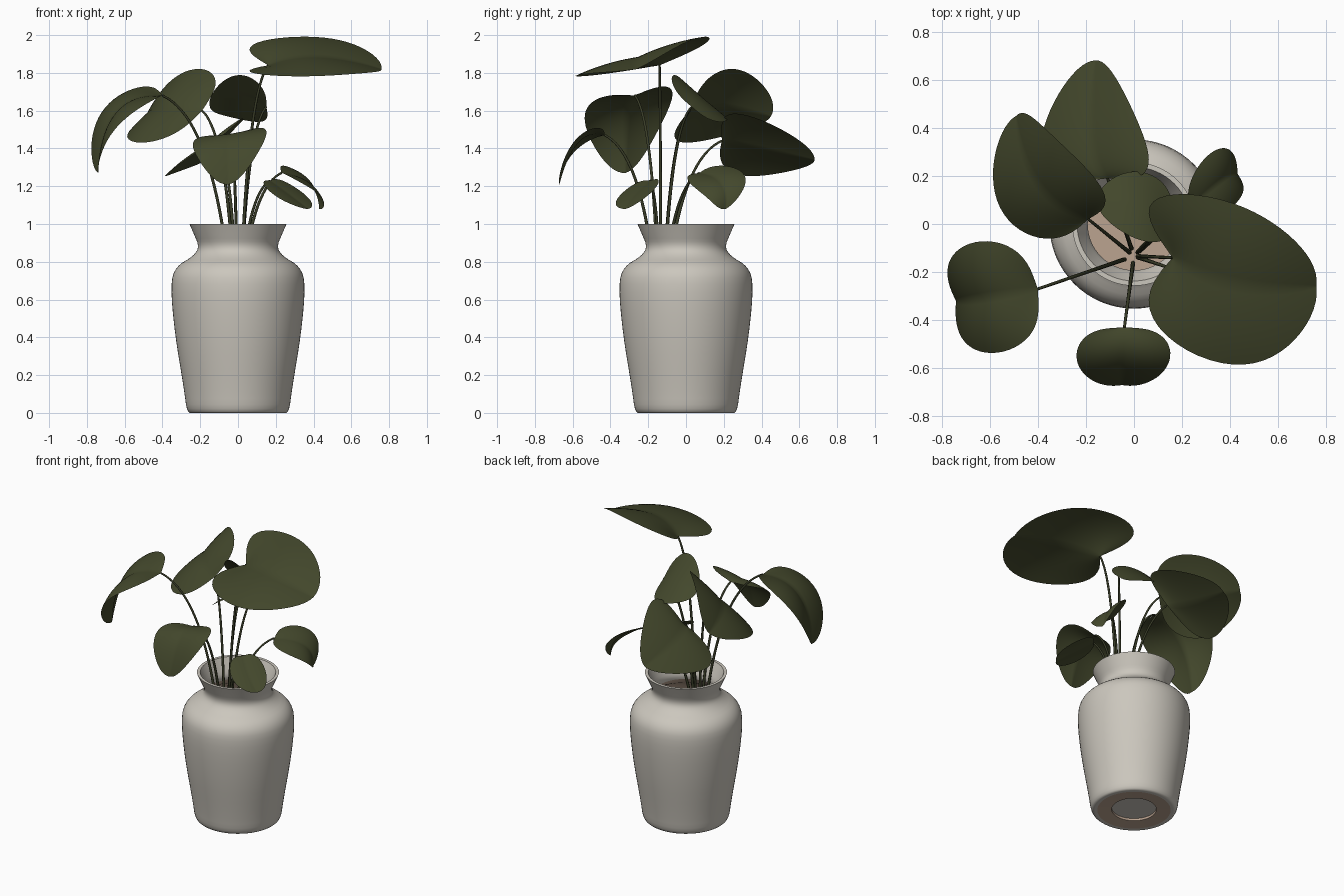
import bpy, bmesh, math
from mathutils import Vector

cube = bpy.data.objects.get("Cube")
if cube:
    bpy.data.objects.remove(cube, do_unlink=True)


def material(name, red, green, blue):
    mat = bpy.data.materials.new(name)
    mat.use_nodes = True
    colour = (red, green, blue, 1)
    mat.diffuse_color = colour
    mat.node_tree.nodes["Principled BSDF"].inputs["Base Color"].default_value = colour
    return mat


glaze = material("pale_grey_glaze", 0.6, 0.57, 0.51)
clay = material("tan_clay", 0.5, 0.37, 0.28)
leaf_green = material("leaf_green", 0.056, 0.064, 0.025)
stem_green = material("stem_green", 0.04, 0.045, 0.02)


def finish(name, bm, mat):
    """Turn a bmesh into a smooth-shaded object with sharp edges kept."""
    mesh = bpy.data.meshes.new(name)
    bm.to_mesh(mesh)
    bm.free()
    mesh.materials.append(mat)
    obj = bpy.data.objects.new(name, mesh)
    bpy.context.collection.objects.link(obj)
    bpy.ops.object.select_all(action="DESELECT")
    bpy.context.view_layer.objects.active = obj
    obj.select_set(True)
    bpy.ops.object.shade_smooth_by_angle(angle=math.radians(50))


def lathe(name, profile, mat, segments=64):
    """Spin a list of (radius, height) points around the vertical axis."""
    bm = bmesh.new()
    verts = [bm.verts.new((radius, 0, height)) for radius, height in profile]
    edges = [bm.edges.new(pair) for pair in zip(verts, verts[1:])]
    bmesh.ops.spin(bm, geom=verts + edges, cent=(0, 0, 0), axis=(0, 0, 1),
                   angle=math.tau, steps=segments, use_duplicate=False)
    bmesh.ops.remove_doubles(bm, verts=bm.verts, dist=0.0001)
    bmesh.ops.recalc_face_normals(bm, faces=bm.faces)
    finish(name, bm, mat)


def rounded(points):
    """Cut the corners of a profile while keeping both ends."""
    result = [points[0]]
    for start, end in zip(points, points[1:]):
        start, end = Vector(start), Vector(end)
        result += [start.lerp(end, 0.25), start.lerp(end, 0.75)]
    return result + [points[-1]]


# Vase: outer wall from foot to rim, with the neck folded back inside it
wall = rounded(rounded([(0.23, 0), (0.27, 0), (0.285, 0.12), (0.335, 0.42), (0.358, 0.68),
                        (0.33, 0.775), (0.235, 0.83), (0.205, 0.88), (0.235, 0.95),
                        (0.257, 1)]))
thickness = 0.02
neck = [(r - thickness, z) for r, z in reversed(wall) if z > 0.86]
lathe("vase", wall + neck, glaze)

# Unglazed clay: inner wall below the neck, soil and the foot ring
inside = [(r - thickness, z) for r, z in reversed(wall) if 0.62 < z < 0.86]
lathe("inner_wall", [neck[-1]] + inside, clay)
soil_height = 0.67
lathe("soil", [(0, soil_height), (0.335, soil_height)], clay)
lathe("foot_ring", [(0.23, 0), (0.14, 0.005), (0.14, thickness)], clay)
lathe("foot_recess", [(0.14, thickness), (0, thickness)], glaze)


def stem(name, base):
    """Arching stalk from the soil to the base of a leaf."""
    foot = Vector((base.x * 0.1, base.y * 0.1 - 0.12, soil_height))
    control = foot.lerp(base, 0.25)
    control.z = foot.z + (base.z - foot.z) * 0.88
    curve = bpy.data.curves.new(name, "CURVE")
    curve.dimensions = "3D"
    curve.bevel_depth = 0.008
    curve.bevel_resolution = 2
    curve.use_fill_caps = True
    line = curve.splines.new("POLY")
    steps = 20
    line.points.add(steps)
    for i, point in enumerate(line.points):
        t = i / steps
        low, high = foot.lerp(control, t), control.lerp(base, t)
        point.co = (*low.lerp(high, t), 1)
        point.radius = 1.15 - 0.4 * t
    curve.materials.append(stem_green)
    bpy.context.collection.objects.link(bpy.data.objects.new(name, curve))


def leaf(name, base, tip, left, right, roundness=0.5, lobe=0.1, taper=0.7, puff=0.15,
         rows=28, columns=10):
    """Heart-shaped blade arched from base to tip and stretched to both sides."""
    base, tip, left, right = map(Vector, (base, tip, left, right))
    middle = (left + right) / 2
    control = 2 * middle - (base + tip) / 2

    def spine(u):
        return base.lerp(control, u).lerp(control.lerp(tip, u), u)

    widest = spine(0.45)
    normal = (tip - base).cross(left - right).normalized()
    if normal.z < 0:
        normal.negate()
    bm = bmesh.new()
    grid = []
    for i in range(rows + 1):
        u = (1 - math.cos(math.pi * i / rows)) / 2
        width = max(0, math.sin(math.pi * u ** taper)) ** roundness
        row = []
        for k in range(-columns, columns + 1):
            across = abs(k) / columns
            reach = across * width
            side = (left if k > 0 else right) - widest
            back = (base - tip) * lobe * reach * across * (1 - u) ** 3
            dome = puff * side.length * reach * (1 - reach)
            row.append(bm.verts.new(spine(u) + side * reach + back + normal * dome))
        grid.append(row)
    for near, far in zip(grid, grid[1:]):
        for k in range(2 * columns):
            bm.faces.new((near[k], near[k + 1], far[k + 1], far[k]))
    bmesh.ops.remove_doubles(bm, verts=bm.verts, dist=0.0005)
    finish(name + "_leaf", bm, leaf_green)
    stem(name + "_stem", base)


# Upper leaves
leaf("large_top", base=(0.16, -0.14, 1.84), tip=(0.76, -0.26, 1.82),
     left=(0.42, 0.09, 1.99), right=(0.42, -0.59, 1.78), lobe=0.5, taper=0.8)
leaf("centre", base=(0.15, 0.03, 1.62), tip=(-0.15, 0.1, 1.63),
     left=(0.02, 0.22, 1.55), right=(0, -0.06, 1.79), puff=0)
leaf("back_right", base=(-0.19, 0.02, 1.6), tip=(-0.49, 0.45, 1.57),
     left=(-0.55, 0.05, 1.43), right=(-0.24, 0.28, 1.82))
leaf("front_right", base=(-0.4, -0.27, 1.68), tip=(-0.74, -0.32, 1.27),
     left=(-0.6, -0.54, 1.55), right=(-0.69, -0.08, 1.63), puff=0.3)

# Middle leaves
leaf("back", base=(-0.11, 0.19, 1.44), tip=(-0.16, 0.68, 1.34),
     left=(-0.39, 0.33, 1.25), right=(0.05, 0.35, 1.57), roundness=0.55)
leaf("front", base=(-0.04, -0.43, 1.47), tip=(-0.05, -0.67, 1.21),
     left=(0.15, -0.57, 1.46), right=(-0.24, -0.57, 1.4))

# Low small leaves
leaf("back_left", base=(0.23, 0.07, 1.27), tip=(0.43, 0.21, 1.08),
     left=(0.34, 0.31, 1.26), right=(0.41, 0.07, 1.17), puff=0.3)
leaf("front_left", base=(0.17, -0.19, 1.23), tip=(0.37, -0.32, 1.08),
     left=(0.35, -0.19, 1.16), right=(0.21, -0.36, 1.14))
